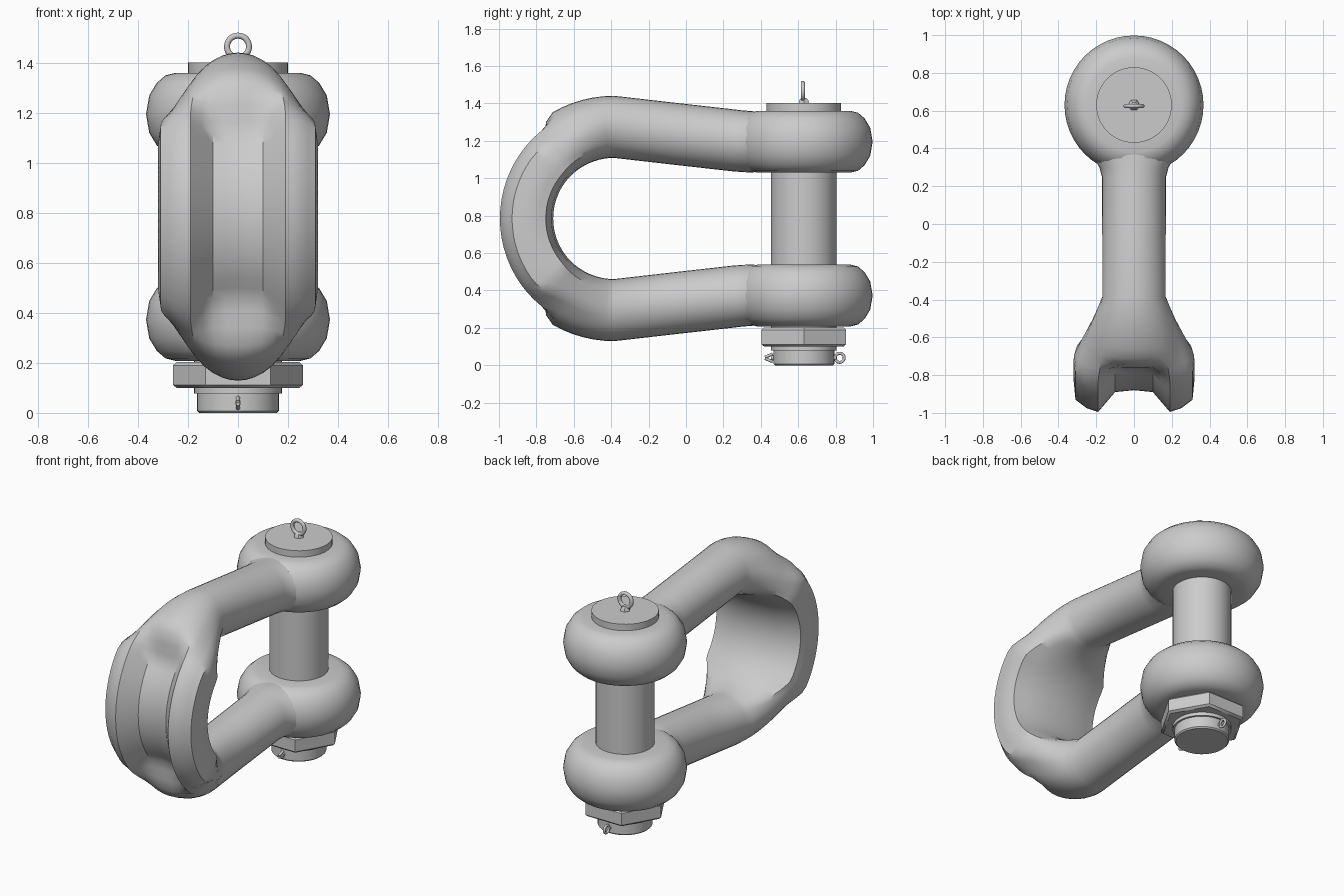
import bpy, bmesh
from math import sin, cos, pi, radians

if "Cube" in bpy.data.objects:
    bpy.data.objects.remove(bpy.data.objects["Cube"])

PIN_Y, MID_Z = 0.63, 0.785


def finish(ob, angle=40):
    bpy.ops.object.select_all(action='DESELECT')
    ob.select_set(True)
    bpy.context.view_layer.objects.active = ob
    bpy.ops.object.shade_smooth_by_angle(angle=radians(angle))
    return ob


def loft(name, rings, closed_ends=True):
    bm = bmesh.new()
    loops = [[bm.verts.new(p) for p in ring] for ring in rings]
    n = len(loops[0])
    for a, b in zip(loops, loops[1:]):
        for i in range(n):
            j = (i + 1) % n
            bm.faces.new((a[i], a[j], b[j], b[i]))
    if closed_ends:
        bm.faces.new(loops[0])
        bm.faces.new(loops[-1])
    bmesh.ops.recalc_face_normals(bm, faces=bm.faces)
    me = bpy.data.meshes.new(name)
    bm.to_mesh(me)
    bm.free()
    ob = bpy.data.objects.new(name, me)
    bpy.context.collection.objects.link(ob)
    return finish(ob)


def lathe(name, profile, n=48, start=0.0):
    return loft(name, [[(r * cos(start + 2 * pi * i / n), PIN_Y + r * sin(start + 2 * pi * i / n), z)
                        for i in range(n)] for r, z in profile])


def torus(name, loc, major, minor, rot):
    bpy.ops.mesh.primitive_torus_add(location=loc, rotation=rot, major_radius=major, minor_radius=minor,
                                     major_segments=28, minor_segments=10)
    ob = bpy.context.object
    ob.name = name
    return finish(ob)


def rod(name, loc, radius, length, rot):
    bpy.ops.mesh.primitive_cylinder_add(vertices=12, radius=radius, depth=length, location=loc, rotation=rot)
    ob = bpy.context.object
    ob.name = name
    return finish(ob)


def smooth(t):
    t = max(0.0, min(1.0, t))
    return t * t * (3 - 2 * t)


# Shackle body: round arms blending into a wide crescent-section bow
BOW_Y = -0.385
N = 32
# half crescent section (x, distance from bow centre), outer middle to inner middle
CRESCENT = [(0, .495), (.10, .505), (.19, .61), (.25, .59), (.31, .545),
            (.32, .44), (.305, .365), (.16, .335), (0, .325)]


def crescent(i):
    side = 1 if i <= N // 2 else -1
    k = min(i, N - i) / (N / 2) * 8
    a = min(int(k), 7)
    f = k - a
    (x0, r0), (x1, r1) = CRESCENT[a], CRESCENT[a + 1]
    return side * (x0 + (x1 - x0) * f), r0 + (r1 - r0) * f


# arm stations: y, centre height above middle, half width, half thickness
ARM = [(.46, .41, .28, .15), (.40, .41, .265, .16), (.35, .41, .215, .164), (.30, .413, .183, .165),
       (.25, .418, .17, .166), (-.07, .454, .168, .166)]


def arm_ring(y, h, rx, rz, s):
    return [(rx * sin(2 * pi * i / N), y, MID_Z + s * (h + rz * cos(2 * pi * i / N))) for i in range(N)]


rings = [arm_ring(*a, 1) for a in ARM]
STEPS = 36
for k in range(STEPS + 1):
    phi = pi / 2 + pi * k / STEPS
    c = -cos(phi)
    wx = max(0.0, min(1.0, c / 0.72))
    wr = smooth((c - .5) / .3)
    ring = []
    for i in range(N):
        t = 2 * pi * i / N
        cx, cr = crescent(i)
        x = .168 * sin(t) * (1 - wx) + cx * wx
        r = (.49 + .166 * cos(t)) * (1 - wr) + cr * wr
        ring.append((x, BOW_Y - r * c, MID_Z + r * sin(phi)))
    rings.append(ring)
rings += [arm_ring(*a, -1) for a in reversed(ARM)]
loft("shackle_bow", rings)

# Rounded eyes at the arm ends
EYE = [(.16, -.165), (.25, -.165), (.29, -.155), (.325, -.125), (.355, -.075), (.368, 0),
       (.355, .075), (.325, .125), (.29, .155), (.25, .165), (.16, .165)]
for name, zc in (("upper_eye", 1.195), ("lower_eye", .373)):
    lathe(name, [(r, zc + z) for r, z in EYE])

# Pin with head and threaded end
lathe("pin_shaft", [(.175, .2), (.175, 1.357)])
lathe("pin_head", [(.2, 1.357), (.2, 1.402)])
lathe("pin_end", [(.155, 0), (.163, .008), (.163, .082)])
lathe("nut_collar", [(.175, .078), (.175, .105)])

# Hex nut
lathe("hex_nut", [(.245, .1), (.26, .112), (.26, .19), (.245, .203)], n=6)

# Lifting ring on the pin head
lathe("ring_base", [(.032, 1.40), (.028, 1.418), (.015, 1.43)], n=6)
torus("lifting_ring", (0, PIN_Y - .005, 1.465), .044, .012, (pi / 2, 0, 0))

# Cotter pin through the pin end, with loop and spread prongs
torus("cotter_loop", (0, .822, .04), .024, .008, (0, pi / 2, 0))
rod("cotter_shank", (0, .63, .04), .013, .35, (pi / 2, 0, 0))
for s in (1, -1):
    rod("cotter_prong", (0, .443, .04 + s * .012), .008, .045, (pi / 2 + s * .4, 0, 0))
